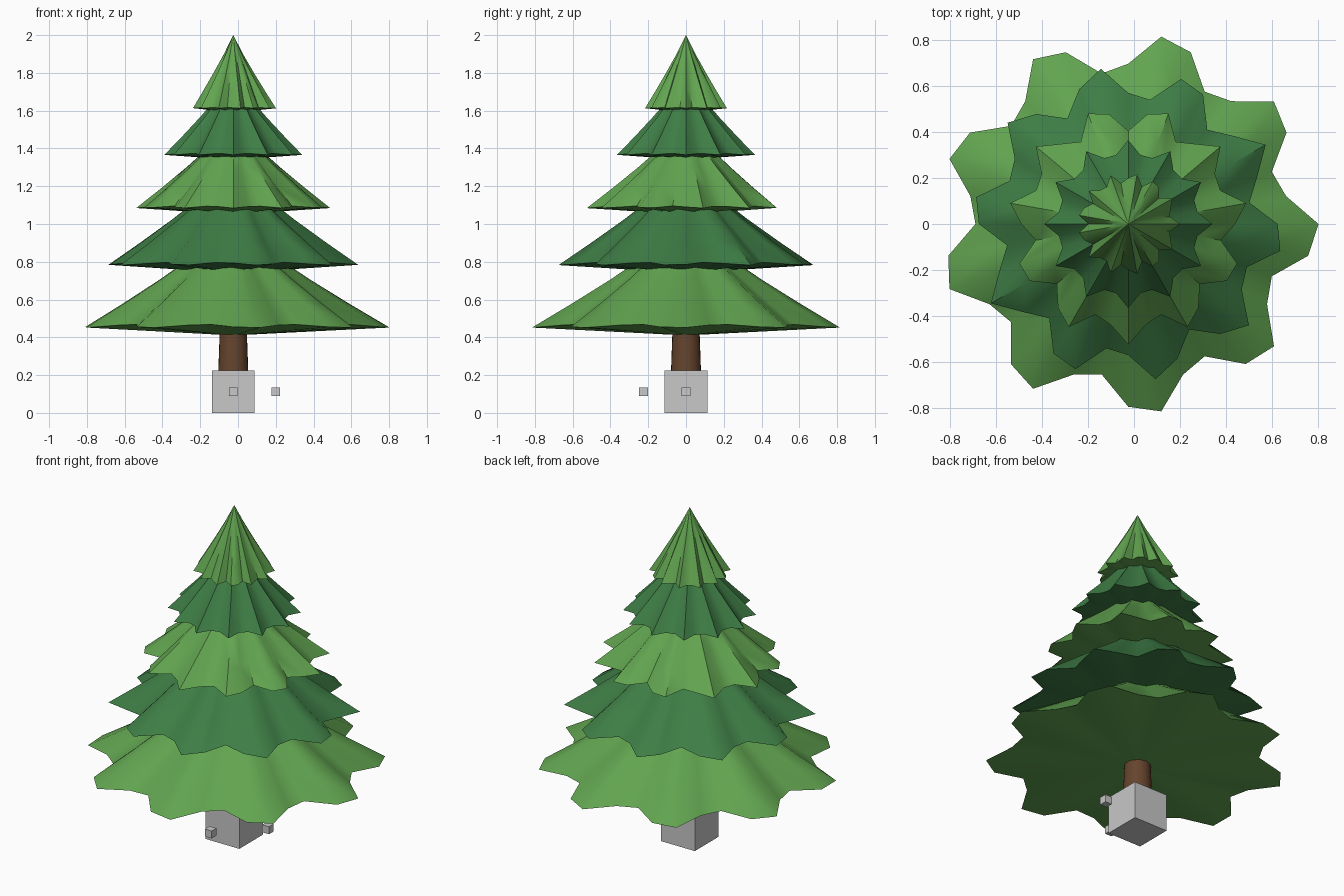
import bpy, bmesh, math

if "Cube" in bpy.data.objects:
    bpy.data.objects.remove(bpy.data.objects["Cube"], do_unlink=True)

AXIS_X = -0.025
SEGMENTS = 36


def material(name, rgb):
    m = bpy.data.materials.new(name)
    m.use_nodes = True
    m.diffuse_color = (*rgb, 1)
    m.node_tree.nodes["Principled BSDF"].inputs["Base Color"].default_value = (*rgb, 1)
    return m


light_green = material("light green", (0.12, 0.37, 0.08))
dark_green = material("dark green", (0.048, 0.205, 0.06))
bark = material("bark brown", (0.13, 0.058, 0.026))
grey = material("light grey", (0.58, 0.58, 0.58))


def finish(bm, name, mat, smooth_angle=None):
    bmesh.ops.recalc_face_normals(bm, faces=bm.faces)
    mesh = bpy.data.meshes.new(name)
    bm.to_mesh(mesh)
    bm.free()
    mesh.materials.append(mat)
    obj = bpy.data.objects.new(name, mesh)
    bpy.context.collection.objects.link(obj)
    if smooth_angle:
        bpy.ops.object.select_all(action='DESELECT')
        obj.select_set(True)
        bpy.context.view_layer.objects.active = obj
        bpy.ops.object.shade_smooth_by_angle(angle=math.radians(smooth_angle))
    return obj


def foliage(name, mat, radius, wave, lobes, phase, rim_z, apex_z, sag, flare):
    """Scalloped cone with a shallow underside that sags toward the trunk."""
    bm = bmesh.new()
    apex = bm.verts.new((AXIS_X, 0, apex_z))
    base = bm.verts.new((AXIS_X, 0, rim_z - sag))
    rings = []
    for t in (0.25, 0.5, 0.75, 1.0):
        ring = []
        for i in range(SEGMENTS):
            a = math.tau * i / SEGMENTS
            c = math.cos(lobes * a + phase)
            r = t * (radius + wave * c * t ** 0.5)
            z = apex_z - (apex_z - rim_z) * t ** flare - 0.1 * wave * c * t ** 4
            ring.append(bm.verts.new((AXIS_X + r * math.cos(a), r * math.sin(a), z)))
        rings.append(ring)
    for i in range(SEGMENTS):
        j = (i + 1) % SEGMENTS
        bm.faces.new((apex, rings[0][i], rings[0][j]))
        for upper, lower in zip(rings, rings[1:]):
            bm.faces.new((upper[i], lower[i], lower[j], upper[j]))
        bm.faces.new((base, rings[-1][j], rings[-1][i]))
    finish(bm, name, mat, 50)


# Foliage tiers, bottom to top
foliage("foliage_bottom", light_green, 0.746, 0.095, 9, 0.54, 0.46, 1.02, 0.05, 0.85)
foliage("foliage_lower", dark_green, 0.61, 0.08, 10, 1.05, 0.79, 1.31, 0.05, 0.87)
foliage("foliage_middle", light_green, 0.465, 0.06, 11, -1.57, 1.09, 1.55, 0.04, 0.88)
foliage("foliage_upper", dark_green, 0.325, 0.04, 12, 0, 1.37, 1.79, 0.03, 0.9)
foliage("foliage_top", light_green, 0.2, 0.026, 13, 0, 1.615, 2.0, 0.025, 0.95)

# Trunk, slightly wider at the foot
bm = bmesh.new()
bmesh.ops.create_cone(bm, cap_ends=True, segments=24, radius1=0.08, radius2=0.068, depth=0.34)
bmesh.ops.translate(bm, verts=bm.verts, vec=(AXIS_X, 0, 0.37))
finish(bm, "trunk", bark, 40)


# Stand block and the two small cubes beside it
def block(name, size, x, y, z):
    bm = bmesh.new()
    bmesh.ops.create_cube(bm, size=size)
    bmesh.ops.translate(bm, verts=bm.verts, vec=(x, y, z))
    finish(bm, name, grey)


block("stand_block", 0.225, AXIS_X, 0, 0.1125)
block("left_small_cube", 0.045, 0.2, 0, 0.1125)
block("front_small_cube", 0.045, AXIS_X, -0.225, 0.1125)
